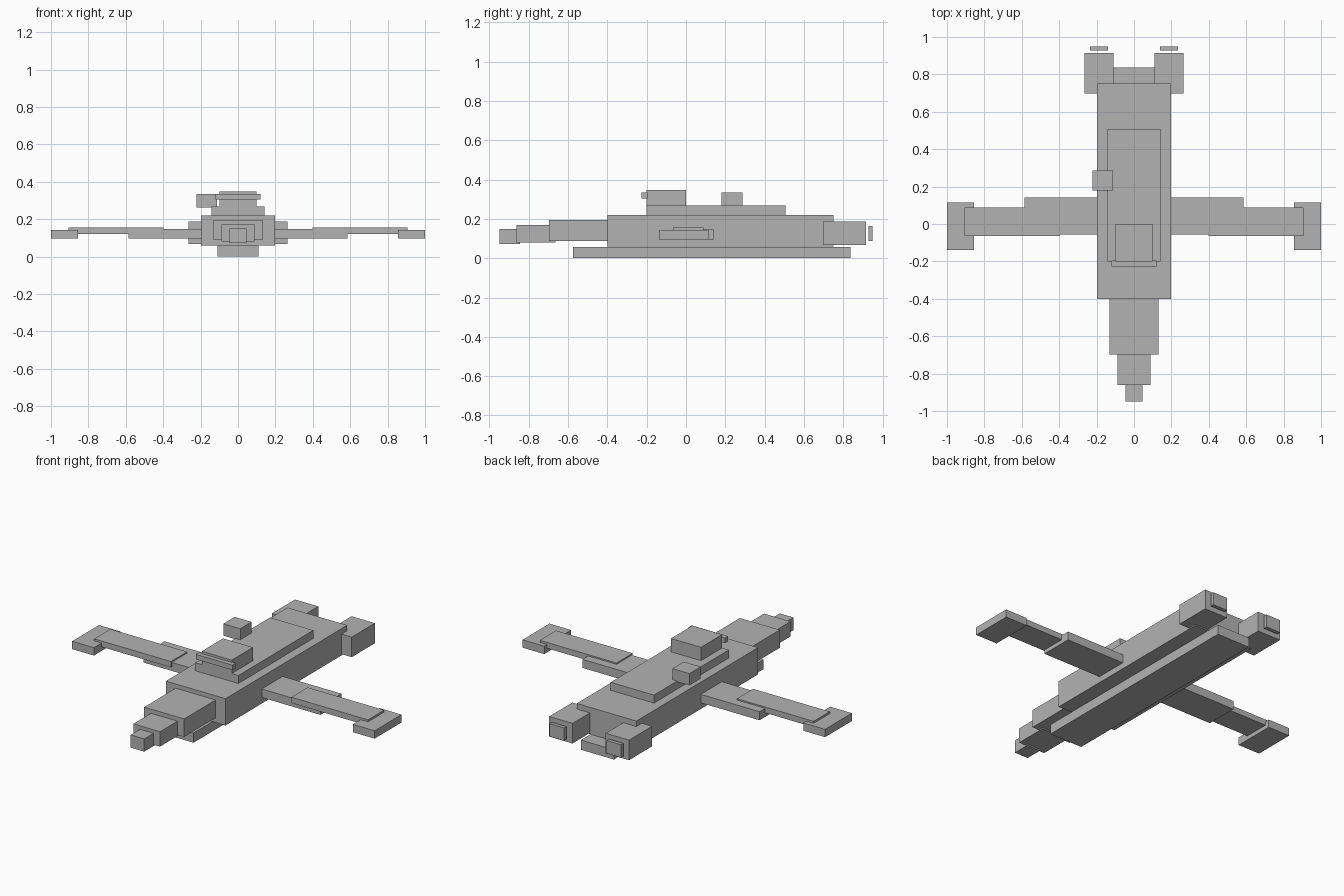
import bpy

if "Cube" in bpy.data.objects:
    bpy.data.objects.remove(bpy.data.objects["Cube"])

grey = bpy.data.materials.new("plain grey")
grey.diffuse_color = (0.45, 0.45, 0.45, 1.0)
grey.use_nodes = True
grey.node_tree.nodes["Principled BSDF"].inputs["Base Color"].default_value = grey.diffuse_color


def box(name, x, y, z):
    """Axis-aligned block spanning the given (min, max) ranges."""
    bpy.ops.mesh.primitive_cube_add(size=1, location=[(a + b) / 2 for a, b in (x, y, z)])
    ob = bpy.context.object
    ob.name = ob.data.name = name
    ob.scale = [b - a for a, b in (x, y, z)]
    bpy.ops.object.transform_apply(location=False, rotation=False, scale=True)
    ob.data.materials.append(grey)
    return ob


def centred(name, half_width, y, z):
    return box(name, (-half_width, half_width), y, z)


def pair(name, x, y, z):
    """Matching blocks on the right and left sides."""
    box(name + "_right", x, y, z)
    box(name + "_left", (-x[1], -x[0]), y, z)


# Hull and keel
centred("hull", 0.197, (-0.40, 0.75), (0.06, 0.22))
centred("keel", 0.109, (-0.575, 0.837), (0.0, 0.058))

# Stepped bow
centred("bow", 0.132, (-0.697, -0.40), (0.088, 0.195))
centred("bow_step", 0.088, (-0.862, -0.665), (0.081, 0.17))
centred("nose", 0.045, (-0.95, -0.845), (0.073, 0.149))

# Upper deck and bridge
centred("upper_deck", 0.143, (-0.20, 0.507), (0.22, 0.268))
centred("bridge", 0.099, (-0.20, 0.0), (0.268, 0.348))
centred("bridge_window", 0.121, (-0.226, -0.195), (0.304, 0.334))

# Offset block on the left of the deck
box("deck_turret", (-0.223, -0.111), (0.18, 0.287), (0.263, 0.334))

# Wings and wing tips
pair("inner_wing", (0.18, 0.585), (-0.057, 0.141), (0.096, 0.147))
pair("outer_wing", (0.398, 0.905), (-0.065, 0.088), (0.12, 0.155))
pair("wing_tip", (0.856, 1.0), (-0.138, 0.115), (0.096, 0.143))

# Engines with separate exhaust plates behind them
pair("engine", (0.11, 0.264), (0.697, 0.915), (0.067, 0.187))
pair("exhaust", (0.14, 0.236), (0.928, 0.95), (0.088, 0.165))
